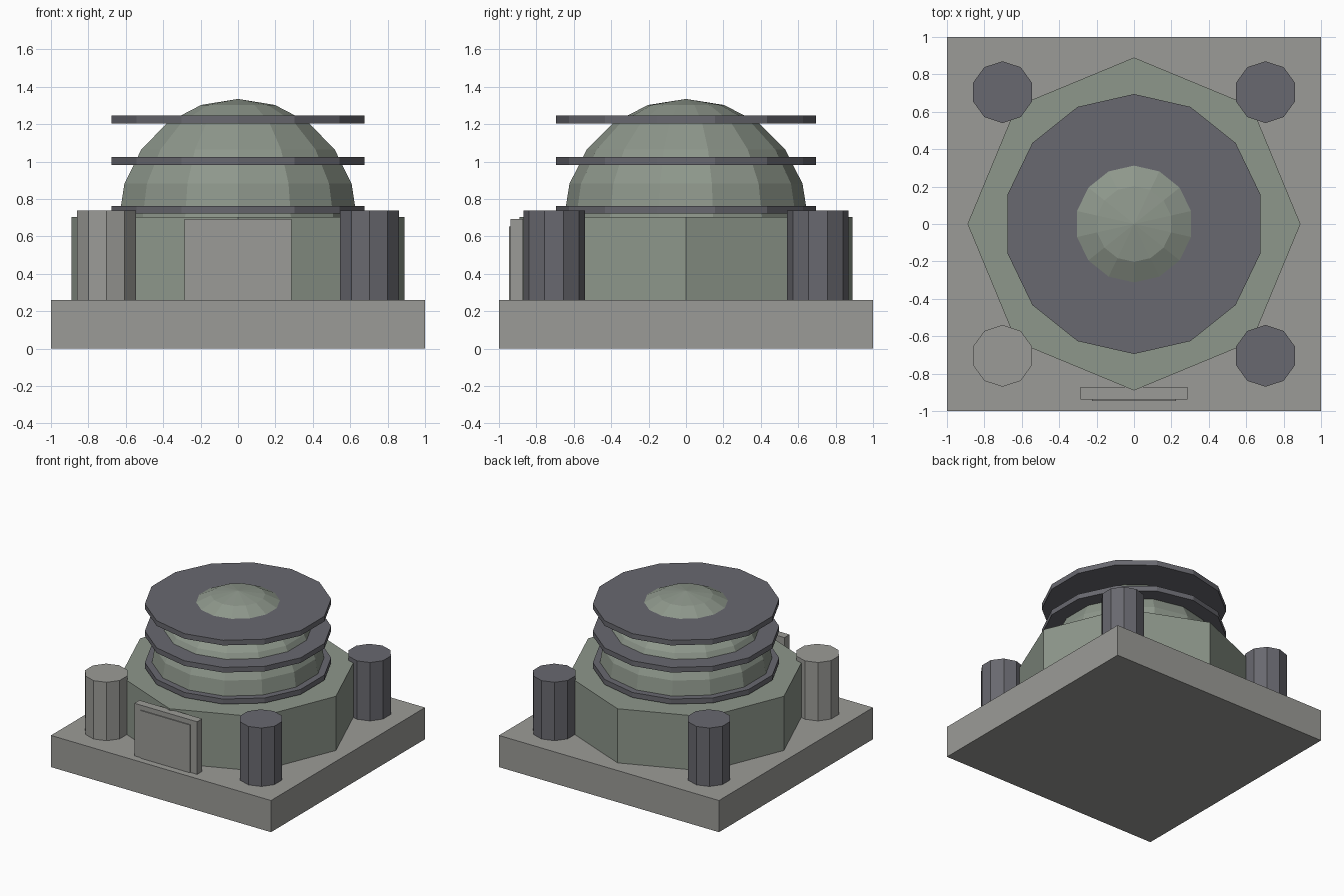
import bpy, bmesh
from math import sin, cos, pi, radians

if "Cube" in bpy.data.objects:
    bpy.data.objects.remove(bpy.data.objects["Cube"])


def material(name, rgb):
    m = bpy.data.materials.new(name)
    m.diffuse_color = (*rgb, 1)
    m.use_nodes = True
    m.node_tree.nodes["Principled BSDF"].inputs["Base Color"].default_value = m.diffuse_color
    return m


GREEN = material("sage", (0.27, 0.31, 0.26))
SLATE = material("slate", (0.14, 0.14, 0.16))
STONE = material("stone", (0.33, 0.33, 0.31))


def finish(name, bm, mat):
    bmesh.ops.recalc_face_normals(bm, faces=bm.faces)
    mesh = bpy.data.meshes.new(name)
    bm.to_mesh(mesh)
    bm.free()
    mesh.materials.append(mat)
    ob = bpy.data.objects.new(name, mesh)
    bpy.context.collection.objects.link(ob)
    return ob


def lathe(name, profile, sides, mat, x=0, y=0):
    """Revolve (radius, z) points, one corner on +y, with flat ends."""
    bm = bmesh.new()
    rings = [[bm.verts.new((x + r * sin(2 * pi * i / sides),
                            y + r * cos(2 * pi * i / sides), z))
              for i in range(sides)] for r, z in profile]
    for a, b in zip(rings, rings[1:]):
        for i in range(sides):
            j = (i + 1) % sides
            bm.faces.new((a[i], a[j], b[j], b[i]))
    bm.faces.new(rings[0])
    bm.faces.new(rings[-1])
    bmesh.ops.remove_doubles(bm, verts=bm.verts, dist=1e-4)
    return finish(name, bm, mat)


def box(name, lo, hi, mat):
    bm = bmesh.new()
    bmesh.ops.create_cube(bm, size=1)
    for v in bm.verts:
        v.co = [(a + b) / 2 + c * (b - a) for a, b, c in zip(lo, hi, v.co)]
    return finish(name, bm, mat)


# square plinth and octagonal drum
box("plinth", (-1, -1, 0), (1, 1, 0.26), STONE)
lathe("drum", [(0.89, 0.26), (0.89, 0.705)], 8, GREEN)

# faceted dome, an upper half sphere
R, TOP = 0.655, 1.335
dome = [(R * cos(radians(a)), TOP - R + R * sin(radians(a))) for a in range(0, 73, 18)]
bm_top = (0.0005, TOP)
lathe("dome", dome + [bm_top], 14, GREEN)

# flat rings around the dome
for i, z in enumerate((0.722, 0.982, 1.205)):
    lathe(f"ring_{i + 1}", [(0.695, z), (0.695, z + 0.042)], 14, SLATE)

# corner pillars
for sx in (-1, 1):
    for sy in (-1, 1):
        name = f"pillar_{'left' if sx < 0 else 'right'}_{'front' if sy < 0 else 'back'}"
        mat = STONE if sx < 0 and sy < 0 else SLATE
        lathe(name, [(0.165, 0.26), (0.165, 0.74)], 10, mat, sx * 0.703, sy * 0.705)

# front door slab with a thin raised leaf
box("door_frame", (-0.285, -0.938, 0.26), (0.285, -0.872, 0.692), STONE)
box("door_leaf", (-0.225, -0.946, 0.26), (0.225, -0.93, 0.652), STONE)
